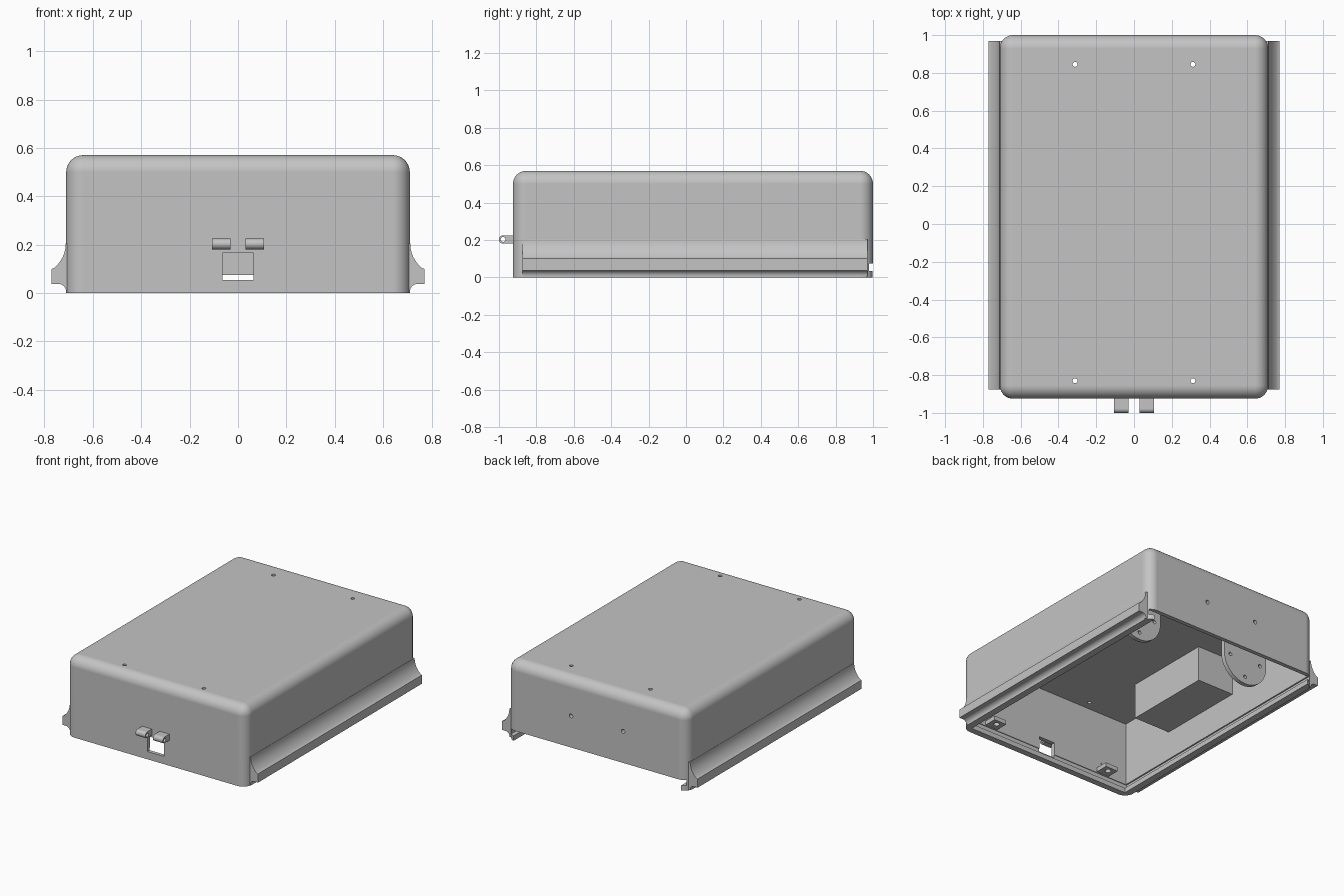
import bpy, bmesh, math
from mathutils import Vector, Matrix

if "Cube" in bpy.data.objects:
    bpy.data.objects.remove(bpy.data.objects["Cube"], do_unlink=True)

grey = bpy.data.materials.new("light grey plastic")
grey.use_nodes = True
COLOUR = (0.55, 0.55, 0.55, 1)
grey.diffuse_color = COLOUR
grey.node_tree.nodes["Principled BSDF"].inputs["Base Color"].default_value = COLOUR


def finish(name, bm):
    bmesh.ops.recalc_face_normals(bm, faces=bm.faces)
    mesh = bpy.data.meshes.new(name)
    bm.to_mesh(mesh)
    bm.free()
    mesh.materials.append(grey)
    ob = bpy.data.objects.new(name, mesh)
    bpy.context.collection.objects.link(ob)
    return ob


def box(name, x, y, z, radius=0):
    """Box from (low, high) ranges; radius rounds all edges but the bottom ones."""
    bm = bmesh.new()
    size = Vector((x[1] - x[0], y[1] - y[0], z[1] - z[0]))
    centre = Vector((sum(x), sum(y), sum(z))) / 2
    bmesh.ops.create_cube(bm, size=1, matrix=Matrix.Translation(centre) @ Matrix.Diagonal(size).to_4x4())
    if radius:
        edges = [e for e in bm.edges if max(v.co.z for v in e.verts) > centre.z]
        bmesh.ops.bevel(bm, geom=edges, offset=radius, segments=10, profile=0.5, affect='EDGES')
    return finish(name, bm)


def prism(name, points, place, low, high):
    """Extrude a 2D profile; place(a, b, t) gives the 3D position."""
    bm = bmesh.new()
    face = bm.faces.new([bm.verts.new(place(a, b, low)) for a, b in points])
    new = bmesh.ops.extrude_face_region(bm, geom=[face])["geom"]
    shift = Vector(place(0, 0, high)) - Vector(place(0, 0, low))
    bmesh.ops.translate(bm, vec=shift, verts=[v for v in new if isinstance(v, bmesh.types.BMVert)])
    return finish(name, bm)


def arc(a, b, r, start, end, n=12):
    angles = [math.radians(start + (end - start) * i / n) for i in range(n + 1)]
    return [(a + r * math.cos(t), b + r * math.sin(t)) for t in angles]


def along_x(a, b, t):
    return (t, a, b)


def along_y(a, b, t):
    return (a, t, b)


def along_z(a, b, t):
    return (a, b, t)


def hole(a, b, r, place, low, high):
    return prism("hole_cutter", arc(a, b, r, 0, 345, 23), place, low, high)


def cut(ob, cutters):
    bpy.context.view_layer.objects.active = ob
    for c in cutters:
        c.hide_render = True
        mod = ob.modifiers.new("cut", 'BOOLEAN')
        mod.operation, mod.solver, mod.object = 'DIFFERENCE', 'EXACT', c
        bpy.ops.object.modifier_apply(modifier=mod.name)
        bpy.data.objects.remove(c, do_unlink=True)


def smooth(ob):
    bpy.ops.object.select_all(action='DESELECT')
    ob.select_set(True)
    bpy.context.view_layer.objects.active = ob
    bpy.ops.object.shade_smooth_by_angle(angle=math.radians(30))
    mod = ob.modifiers.new("even shading", 'WEIGHTED_NORMAL')
    mod.keep_sharp = True


# Hollow case with a sliding-lid groove open at the back
case = box("case_shell", (-0.71, 0.71), (-0.925, 1.0), (0, 0.57), 0.07)
cutters = [
    box("cavity", (-0.68, 0.68), (-0.895, 0.97), (0.05, 0.535)),
    box("lid_groove", (-0.69, 0.69), (-0.90, 1.1), (0.035, 0.075)),
    box("lid_opening", (-0.66, 0.66), (-0.88, 1.1), (-0.1, 0.05)),
    box("latch_window", (-0.065, 0.065), (-1.0, -0.8), (0.055, 0.165)),
]
for s in (-1, 1):
    cutters += [hole(s * 0.312, y, 0.013, along_z, 0.5, 0.6) for y in (-0.83, 0.845)]
    cutters.append(hole(s * 0.205, 0.30, 0.014, along_y, 0.9, 1.1))
cut(case, cutters)
smooth(case)

# Flared rail profile: concave sweep above, small cove below
rail = [(0.695, 0.205)] + arc(0.842, 0.205, 0.13, 180, 236)
rail = [p for p in rail if p[0] < 0.768] + [(0.77, 0.10), (0.77, 0.038), (0.743, 0.038)]
rail += arc(0.743, 0.005, 0.033, 90, 180, 8) + [(0.695, 0.005)]

# Hinge knuckle profile: arm with a round end
knuckle = [(-0.91, 0.225), (-0.91, 0.181)] + arc(-0.978, 0.203, 0.022, 270, 90)

for side, s in (("left", 1), ("right", -1)):
    smooth(prism(side + "_rail", [(s * a, b) for a, b in rail], along_y, -0.875, 0.97))

    x = sorted((s * 0.03, s * 0.107))
    hinge = prism(side + "_hinge_knuckle", knuckle, along_x, *x)
    cut(hinge, [hole(-0.978, 0.203, 0.013, along_x, x[0] - 0.1, x[1] + 0.1)])
    smooth(hinge)

    # Round-ended mounting plate hanging from the ceiling
    c = s * 0.455
    outline = [(c + 0.18, 0.545), (c - 0.18, 0.545)] + arc(c, 0.28, 0.18, 180, 360, 24)
    plate = prism(side + "_mounting_plate", outline, along_y, 0.57, 0.60)
    cut(plate, [hole(c + 0.127 * math.cos(t), 0.28 + 0.127 * math.sin(t), 0.013, along_y, 0.5, 0.7)
                for t in (0, math.pi, -math.pi / 2)])
    smooth(plate)

    # Lid screw tab with a gusset on the front wall
    c = s * 0.48
    tab = box(side + "_screw_tab", (c - 0.05, c + 0.05), (-0.90, -0.80), (0.08, 0.11))
    cut(tab, [hole(c, -0.84, 0.02, along_z, 0, 0.2)])
    gusset = [(-0.90, 0.105), (-0.87, 0.105), (-0.90, 0.18)]
    prism(side + "_tab_gusset", gusset, along_x, c - 0.015, c + 0.015)

# Inner block in the corner between ceiling and side wall
box("inner_block", (-0.685, -0.39), (-0.455, 0.20), (0.28, 0.54))
